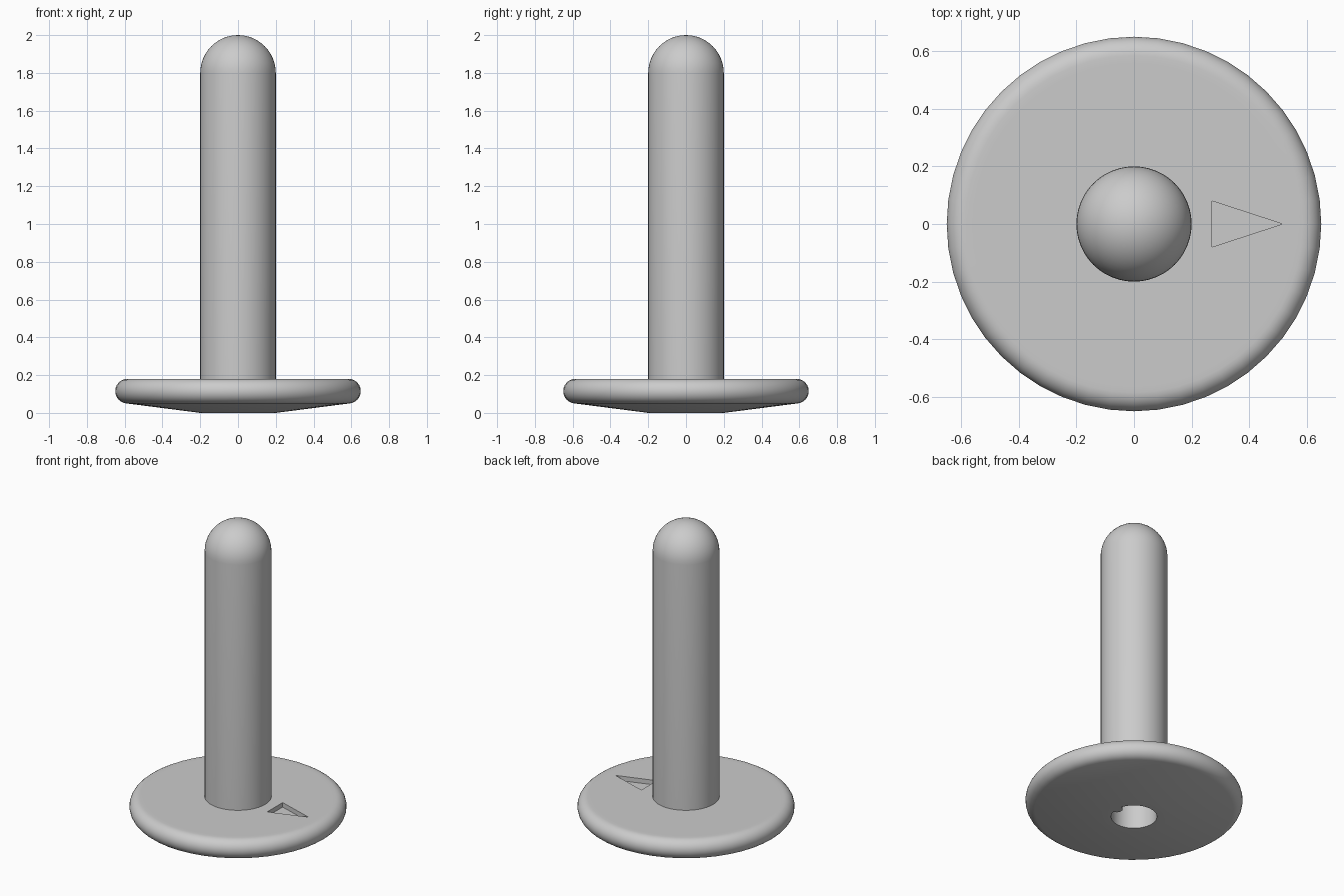
import bpy, bmesh
from math import sin, cos, pi, radians

cube = bpy.data.objects.get("Cube")
if cube:
    bpy.data.objects.remove(cube)

GREY = (0.6, 0.6, 0.6, 1)
grey = bpy.data.materials.new("light_grey")
grey.use_nodes = True
grey.diffuse_color = GREY
grey.node_tree.nodes["Principled BSDF"].inputs["Base Color"].default_value = GREY


def make_object(name, bm):
    bmesh.ops.recalc_face_normals(bm, faces=bm.faces)
    mesh = bpy.data.meshes.new(name)
    bm.to_mesh(mesh)
    bm.free()
    mesh.materials.append(grey)
    obj = bpy.data.objects.new(name, mesh)
    bpy.context.collection.objects.link(obj)
    return obj


def arc(cr, cz, radius, start, end, steps):
    angles = [radians(start + (end - start) * i / steps) for i in range(steps + 1)]
    return [(cr + radius * cos(a), cz + radius * sin(a)) for a in angles]


def lathe(name, profile, segments=48):
    bm = bmesh.new()
    verts = [bm.verts.new((r, 0, z)) for r, z in profile]
    edges = [bm.edges.new(pair) for pair in zip(verts, verts[1:])]
    bmesh.ops.spin(bm, geom=verts + edges, cent=(0, 0, 0), axis=(0, 0, 1),
                   angle=2 * pi, steps=segments, use_merge=True)
    bmesh.ops.remove_doubles(bm, verts=bm.verts, dist=0.0005)
    return make_object(name, bm)


def prism(name, outline, low, high):
    bm = bmesh.new()
    face = bm.faces.new([bm.verts.new((x, y, low)) for x, y in outline])
    top = bmesh.ops.extrude_face_region(bm, geom=[face])["geom"]
    bmesh.ops.translate(bm, vec=(0, 0, high - low),
                        verts=[v for v in top if isinstance(v, bmesh.types.BMVert)])
    return make_object(name, bm)


# Domed post on a round-edged disc, with a blind bore from below
HOLE, POST, DEPTH = 0.137, 0.2, 1.0
profile = [(0, DEPTH), (HOLE, DEPTH), (HOLE, 0), (POST, 0)]
profile += arc(0.585, 0.115, 0.065, -82, 90, 14)
profile += [(0.56, 0.18), (POST, 0.18)]
profile += arc(0, 1.8, POST, 0, 90, 12)
pin = lathe("pin_with_disc", profile)

# Engraved pointer on the disc
cutter = prism("pointer_cutter", [(0.27, -0.08), (0.515, 0), (0.27, 0.08)], 0.15, 0.25)
cut = pin.modifiers.new("pointer", "BOOLEAN")
cut.operation = "DIFFERENCE"
cut.solver = "EXACT"
cut.object = cutter
bpy.context.view_layer.objects.active = pin
pin.select_set(True)
bpy.ops.object.modifier_apply(modifier=cut.name)
bpy.data.objects.remove(cutter)
bpy.ops.object.shade_smooth_by_angle(angle=radians(30))

# Rounded key inside the bore, in line with the pointer
key_outline = [(0.15, -0.035)] + [(0.135 - 0.035 * sin(pi * i / 8), -0.035 * cos(pi * i / 8))
                                  for i in range(9)] + [(0.15, 0.035)]
prism("bore_key", key_outline, 0.001, DEPTH)
